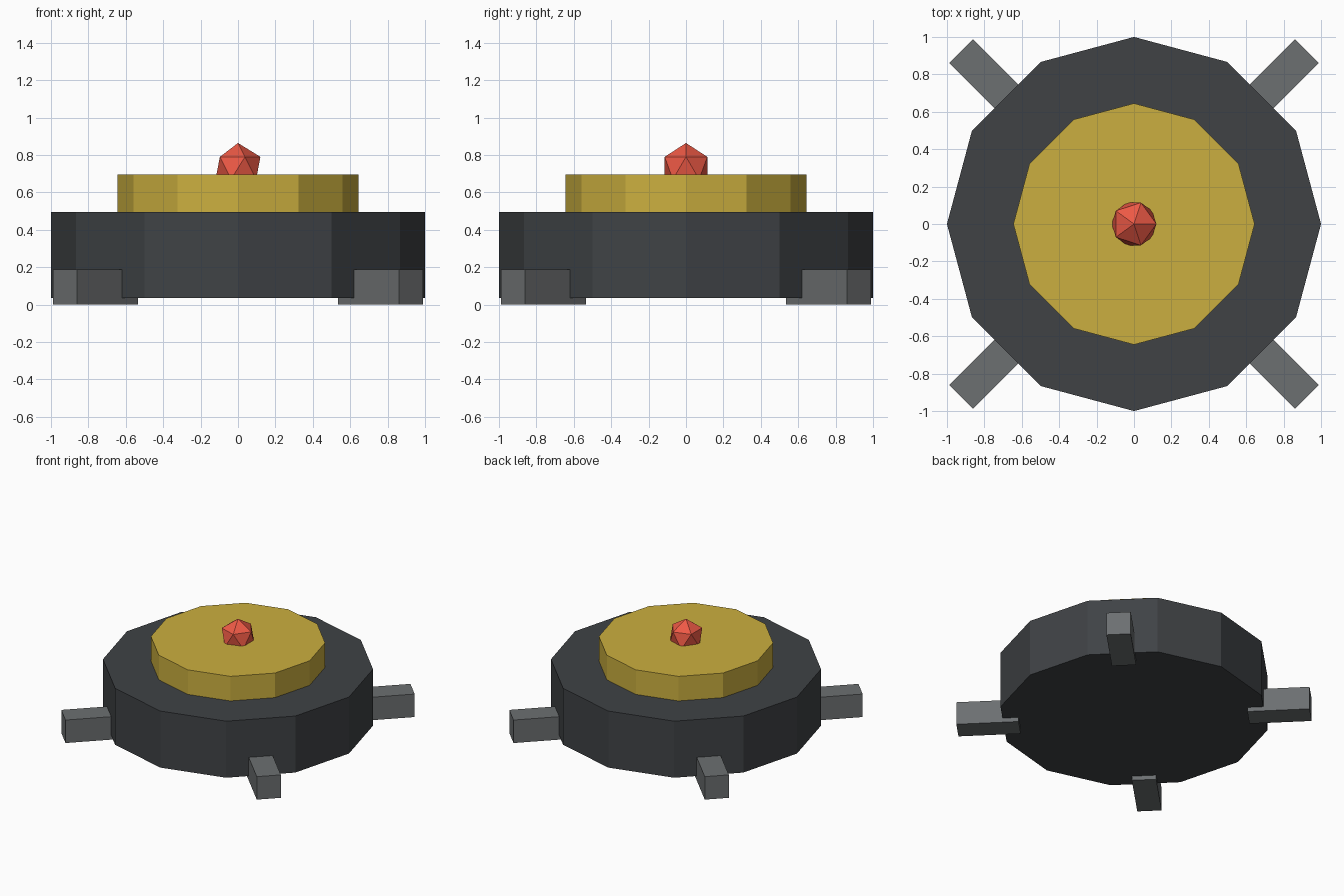
import bpy
import math

if "Cube" in bpy.data.objects:
    bpy.data.objects.remove(bpy.data.objects["Cube"])


def paint(obj, name, rgb):
    mat = bpy.data.materials.new(name)
    mat.diffuse_color = (*rgb, 1.0)
    mat.use_nodes = True
    mat.node_tree.nodes["Principled BSDF"].inputs["Base Color"].default_value = mat.diffuse_color
    obj.data.materials.append(mat)


def disc(name, radius, z0, z1):
    bpy.ops.mesh.primitive_cylinder_add(
        vertices=12, radius=radius, depth=z1 - z0, location=(0, 0, (z0 + z1) / 2))
    obj = bpy.context.object
    obj.name = name
    return obj


# Twelve-sided body and the raised plate on top
paint(disc("body", 1.0, 0.035, 0.495), "dark_metal", (0.05, 0.055, 0.06))
paint(disc("top_plate", 0.645, 0.495, 0.695), "yellow", (0.6, 0.43, 0.05))

# Faceted light, half sunk into the plate
bpy.ops.mesh.primitive_ico_sphere_add(subdivisions=1, radius=0.134, location=(0, 0, 0.73))
light = bpy.context.object
light.name = "indicator_light"
paint(light, "red", (0.85, 0.1, 0.06))

# Four diagonal feet running from under the body outwards
INNER, OUTER, WIDTH, HEIGHT = 0.847, 1.308, 0.18, 0.187
for i, label in enumerate(("back_right", "back_left", "front_left", "front_right")):
    a = math.radians(45 + 90 * i)
    r = (INNER + OUTER) / 2
    bpy.ops.mesh.primitive_cube_add(
        size=1, location=(r * math.cos(a), r * math.sin(a), HEIGHT / 2), rotation=(0, 0, a))
    foot = bpy.context.object
    foot.name = label + "_foot"
    foot.scale = (OUTER - INNER, WIDTH, HEIGHT)
    paint(foot, "grey_metal", (0.15, 0.16, 0.165))
